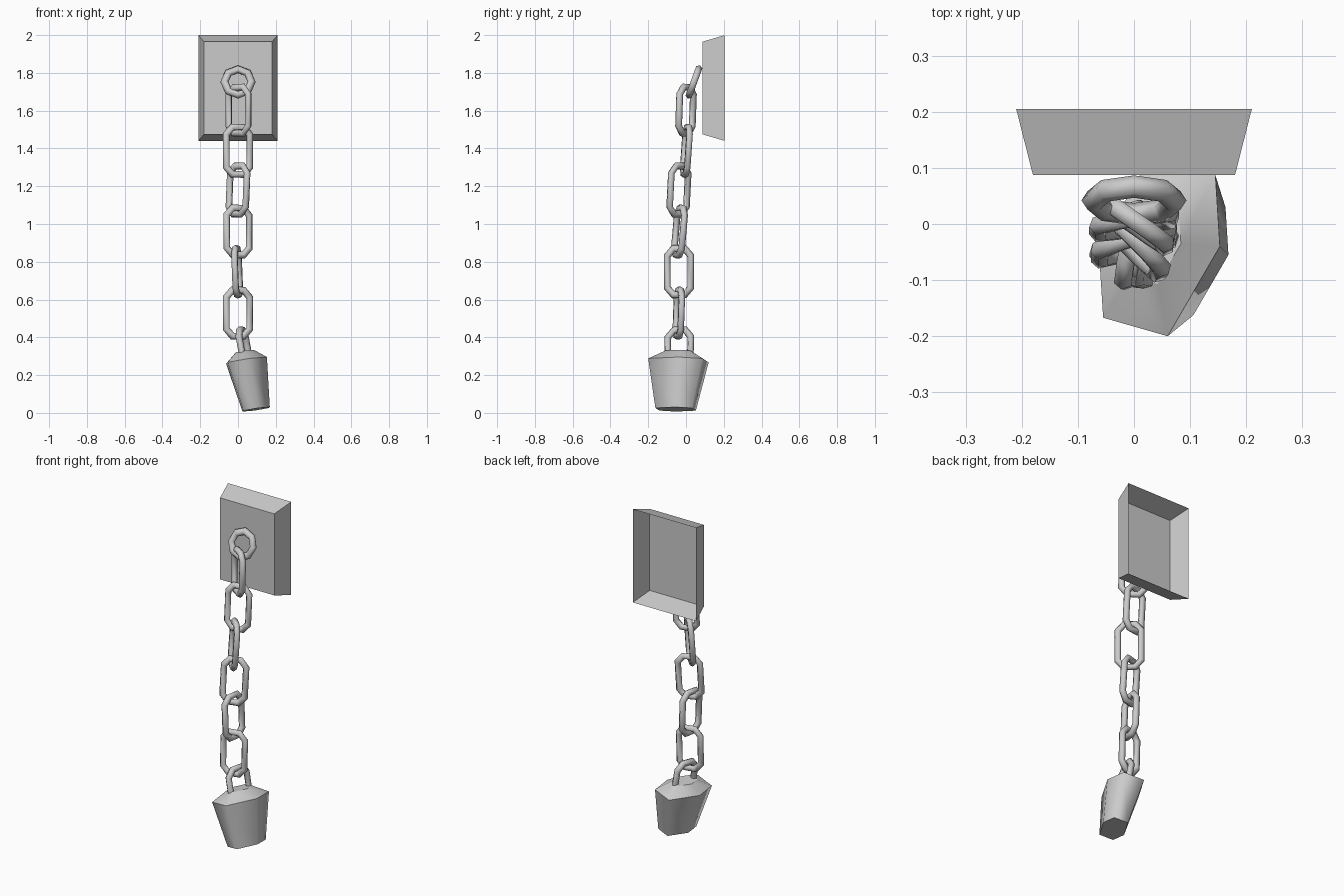
import bpy, bmesh
from math import cos, sin, radians, pi, tau
from mathutils import Vector

if "Cube" in bpy.data.objects:
    bpy.data.objects.remove(bpy.data.objects["Cube"])


def finish(bm, name, smooth):
    bmesh.ops.recalc_face_normals(bm, faces=bm.faces)
    me = bpy.data.meshes.new(name)
    bm.to_mesh(me)
    bm.free()
    ob = bpy.data.objects.new(name, me)
    bpy.context.collection.objects.link(ob)
    for p in me.polygons:
        p.use_smooth = smooth
    return ob


def closed_tube(name, path, normal, r, sides=6):
    """Mitred tube along a closed flat path lying perpendicular to normal."""
    bm = bmesh.new()
    n = len(path)
    rings = []
    for i, p in enumerate(path):
        a = (p - path[i - 1]).normalized()
        b = (path[(i + 1) % n] - p).normalized()
        side = (a + b).normalized().cross(normal).normalized()
        mitre = 1 / max(0.5, (a + b).length / 2)
        rings.append([bm.verts.new(p + side * (r * mitre * cos(tau * k / sides))
                                   + normal * (r * sin(tau * k / sides)))
                      for k in range(sides)])
    for i in range(n):
        A, B = rings[i], rings[(i + 1) % n]
        for k in range(sides):
            m = (k + 1) % sides
            bm.faces.new((A[k], A[m], B[m], B[k]))
    return finish(bm, name, True)


def link(name, top, bottom, yaw, r=0.018):
    """Oblong chain link spanning two outer end points."""
    top, bottom = Vector(top), Vector(bottom)
    d = (top - bottom).normalized()
    w = Vector((cos(radians(yaw)), sin(radians(yaw)), 0))
    w = (w - d * w.dot(d)).normalized()
    c, h = (top + bottom) / 2, (top - bottom).length / 2 - r
    outline = [(.03, h), (.063, h - .038), (.063, .038 - h), (.03, -h)]
    outline += [(-x, -z) for x, z in outline]
    return closed_tube(name, [c + w * x + d * z for x, z in outline], w.cross(d), r)


# Wall plate: tapered shell, open at the back
bm = bmesh.new()
loops = []
for y, hx, hz in ((.087, .18, .245), (.205, .21, .28)):
    loops.append([bm.verts.new((sx * hx, y, 1.72 + sz * hz))
                  for sx, sz in ((-1, -1), (1, -1), (1, 1), (-1, 1))])
bm.faces.new(loops[0])
for i in range(4):
    j = (i + 1) % 4
    bm.faces.new((loops[0][i], loops[1][i], loops[1][j], loops[0][j]))
finish(bm, "wall_plate", False)

# Leaning eight-sided ring in front of the plate
t = radians(20)
up, right = Vector((0, sin(t), cos(t))), Vector((1, 0, 0))
centre = Vector((0, .042, 1.752))
closed_tube("wall_ring", [centre + right * (.072 * sin(tau * i / 8)) + up * (.072 * cos(tau * i / 8))
                          for i in range(8)], right.cross(up), .02)

# Hanging links: top, bottom, turn
for i, (top, bottom, yaw) in enumerate((
        ((.003, .005, 1.742), (.003, -.005, 1.463), -35),
        ((0, .012, 1.53), (0, -.008, 1.245), 10),
        ((.006, -.03, 1.325), (-.006, -.045, 1.035), -45),
        ((0, -.022, 1.102), (0, -.047, .818), 18),
        ((-.01, -.037, .888), (.001, -.037, .607), 80),
        ((0, -.033, .668), (0, -.043, .388), 12))):
    link(f"chain_link_{i + 1}", top, bottom, yaw)

# Loop sunk into the weight
link("weight_loop", (.012, -.034, .457), (.062, -.04, .19), 74)

# Weight: tilted six-sided taper with a shallow cap
half = [(.1, .127), (.108, 0), (.015, -.16)]
hexagon = half + [(-x, -y) for x, y in half]
bm = bmesh.new()
levels = []
for cx, cy, cz, s in ((.096, -.055, .019, .67), (.045, -.04, .278, 1), (.035, -.035, .326, .45)):
    levels.append([bm.verts.new((cx + s * x, cy + s * y, cz + s * (.165 * x - .05 * y)))
                   for x, y in hexagon])
for A, B in zip(levels, levels[1:]):
    for i in range(6):
        j = (i + 1) % 6
        bm.faces.new((A[i], A[j], B[j], B[i]))
bm.faces.new(levels[0])
bm.faces.new(levels[2])
for lv in levels:
    for i in range(6):
        bm.edges.get((lv[i], lv[(i + 1) % 6])).smooth = False
finish(bm, "weight", True)
